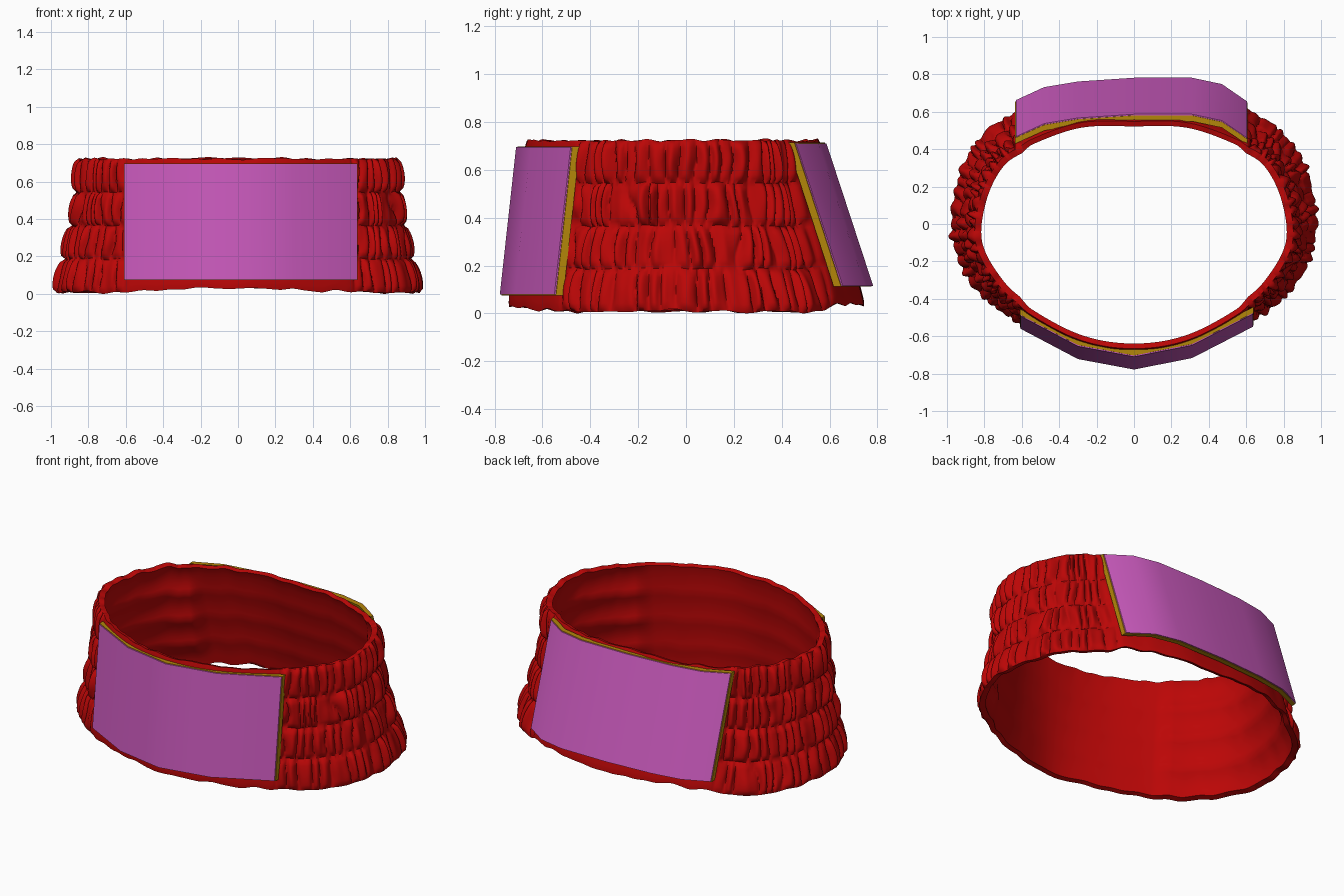
import bpy, bmesh, math
from mathutils import Vector, noise

if "Cube" in bpy.data.objects:
    bpy.data.objects.remove(bpy.data.objects["Cube"])


def material(name, rgb):
    m = bpy.data.materials.new(name)
    m.diffuse_color = (*rgb, 1)
    m.use_nodes = True
    m.node_tree.nodes["Principled BSDF"].inputs["Base Color"].default_value = m.diffuse_color
    return m


def finish(bm, name, mat, angle):
    bmesh.ops.recalc_face_normals(bm, faces=bm.faces)
    me = bpy.data.meshes.new(name)
    bm.to_mesh(me)
    bm.free()
    ob = bpy.data.objects.new(name, me)
    bpy.context.collection.objects.link(ob)
    me.materials.append(mat)
    bpy.ops.object.select_all(action='DESELECT')
    ob.select_set(True)
    bpy.context.view_layer.objects.active = ob
    bpy.ops.object.shade_smooth_by_angle(angle=math.radians(angle))
    return ob


RED = material("red_cloth", (0.5, 0.002, 0.002))
GOLD = material("gold", (0.45, 0.24, 0.003))
PURPLE = material("purple", (0.58, 0.1, 0.5))

# Half outlines of the band (x >= 0), front centre to back centre
BOTTOM = [(0, -.745), (.3, -.68), (.62, -.535), (.85, -.365), (.98, -.1),
          (.965, .2), (.85, .45), (.62, .62), (.3, .73), (0, .75)]
TOP = [(0, -.672), (.3, -.622), (.6, -.46), (.76, -.31), (.865, -.1),
       (.84, .14), (.74, .34), (.59, .44), (.3, .545), (0, .555)]


def close(half):
    return [Vector(p) for p in half] + [Vector((-x, y)) for x, y in half[-2:0:-1]]


BOTTOM, TOP = close(BOTTOM), close(TOP)
SEG = len(BOTTOM)


def spline(pts, u):
    i = math.floor(u)
    t = u - i
    a, b, c, d = (pts[(i + k) % SEG] for k in (-1, 0, 1, 2))
    return 0.5 * (2 * b + (c - a) * t + (2 * a - 5 * b + 4 * c - d) * t * t
                  + (3 * b - a - 3 * c + d) * t ** 3)


def smooth(x, a, b):
    t = min(1, max(0, (x - a) / (b - a)))
    return t * t * (3 - 2 * t)


# Gathered elastic band: four rows of pillowy folds, smooth lining inside
ROWS, PER_ROW, INNER = 4, 10, 24
N, M = SEG * 40, ROWS * PER_ROW
bm = bmesh.new()
columns = []
for j in range(N):
    u = j / N * SEG
    b0, t0 = spline(BOTTOM, u), spline(TOP, u)
    tan = spline(BOTTOM, u + .01) - spline(BOTTOM, u - .01)
    out = Vector((tan.y, -tan.x)).normalized()
    w = smooth(abs(b0.x), .58, .68)
    wob = noise.noise((b0.x * 9, b0.y * 9, 0))
    z0 = .03 + .012 * math.cos(2 * math.pi * u / SEG * 3) * (1 - w) \
        + .03 * smooth(b0.y, .5, .75) + .016 * wob - .01 * w
    z1 = .735 + .014 * noise.noise((b0.x * 10, b0.y * 10, 5))
    col = []
    for k in range(M + 1):
        v = k / M
        row = min(ROWS - 1, k // PER_ROW)
        base = b0.lerp(t0, v + .2 * w * math.sin(math.pi * v))
        jit = .9 * noise.noise((u * 1.8, row * 3.7, 1)) + .35 * noise.noise((u * 1.5, v * 5, 9))
        fold = abs(math.sin(math.pi * (u * 4 + row * .3 + jit))) ** .65
        puff = abs(math.sin(math.pi * ROWS * v)) ** .4
        size = 1 + .9 * noise.noise((u * 4, row * 2.3, 4))
        d = w * (-.018 + puff * (-.006 + .034 * fold * size))
        d += (1 - w) * .006 * (puff - 1)
        p = base + out * d
        col.append(bm.verts.new((p.x, p.y, z0 + (z1 - z0) * v)))
    for k in range(INNER + 1):
        v = 1 - k / INNER
        base = b0.lerp(t0, v + .2 * w * math.sin(math.pi * v))
        puff = abs(math.sin(math.pi * ROWS * v))
        p = base - out * (.033 + .02 * w - .018 * puff * (.3 + .7 * w))
        inset = .008 if k in (0, INNER) else 0
        z = z0 + (z1 - z0) * v
        col.append(bm.verts.new((p.x, p.y, z + (inset if v < .5 else -inset))))
    columns.append(col)
low = min(v.co.z for v in bm.verts)
for v in bm.verts:
    v.co.z -= low
for j in range(N):
    a, b = columns[j], columns[(j + 1) % N]
    for k in range(len(a)):
        n = (k + 1) % len(a)
        bm.faces.new((a[k], b[k], b[n], a[n]))
finish(bm, "gathered_band", RED, 60)


# Bent plates: a polyline along the bottom edge, leaning inward to the top
def plate(name, line, side, lean, z0, z1, near, far, grow, mat):
    bm = bmesh.new()
    rings = []
    last = len(line) - 1
    for i, (x, y) in enumerate(line):
        x += grow * ((i == last) - (i == 0))
        ring = []
        for z, shift, off in ((z0 - grow, 0, near), (z1 + grow, lean, near),
                              (z1 + grow, lean, far), (z0 - grow, 0, far)):
            ring.append(bm.verts.new((x, y - side * (shift + off), z)))
        rings.append(ring)
    for a, b in zip(rings, rings[1:]):
        for k in range(4):
            n = (k + 1) % 4
            bm.faces.new((a[k], b[k], b[n], a[n]))
    bm.faces.new(rings[0])
    bm.faces.new(rings[-1])
    finish(bm, name, mat, 40)


FRONT = [(-.607, -.56), (-.3, -.722), (0, -.778), (.31, -.717), (.635, -.55)]
BACK = [(-.632, .662), (-.48, .732), (-.3, .762), (0, .782), (.31, .782), (.47, .748), (.605, .655)]
for name, line, side, lean, z0, z1 in (("front", FRONT, -1, .068, .078, .695),
                                       ("back", BACK, 1, .195, .115, .71)):
    plate(name + "_panel", line, side, lean, z0, z1, 0, .007, 0, PURPLE)
    plate(name + "_backing", line, side, lean, z0, z1, .007, .038, .003, GOLD)
